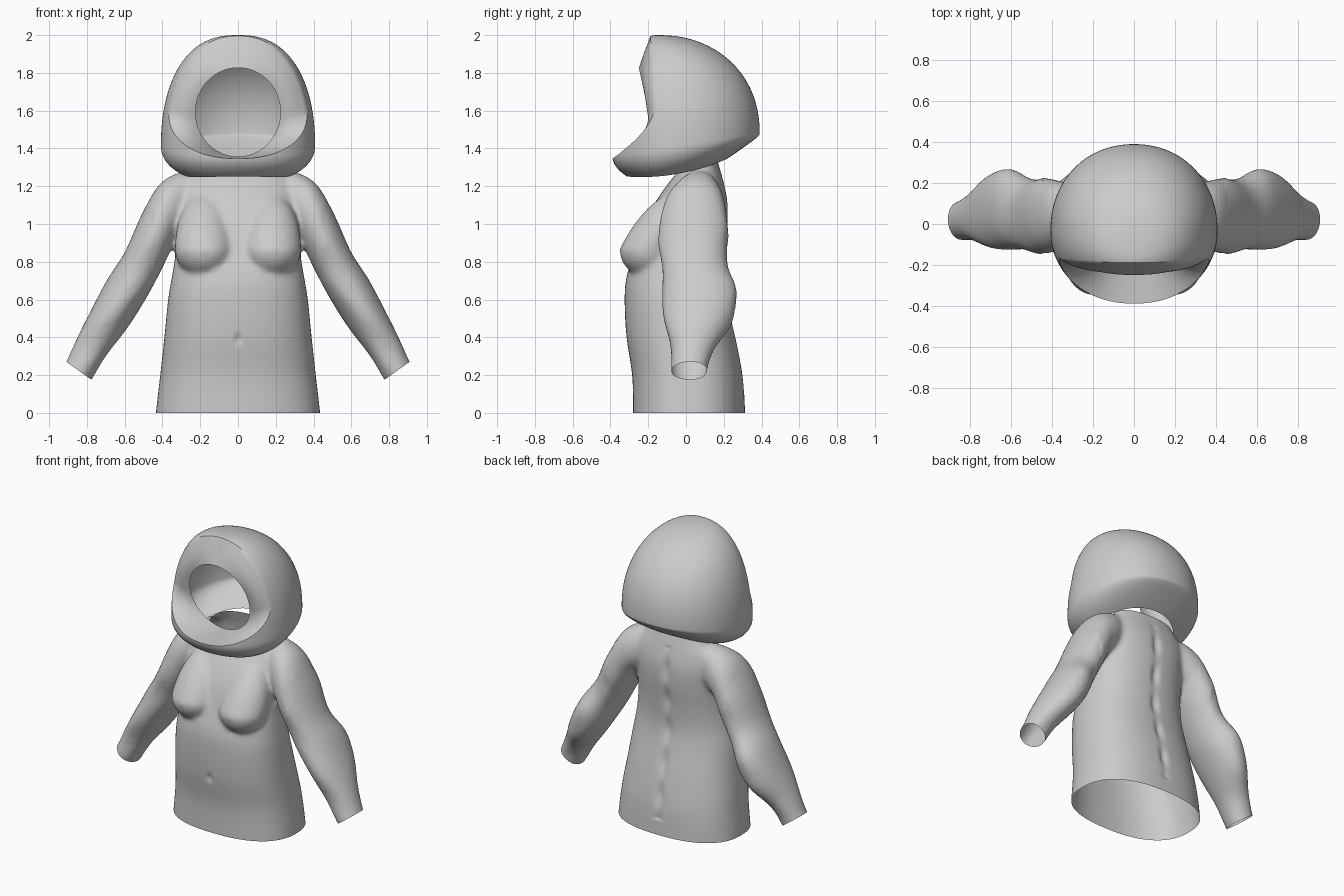
import bpy, bmesh, math
from mathutils import Vector

cube = bpy.data.objects.get("Cube")
if cube:
    bpy.data.objects.remove(cube, do_unlink=True)

grey = bpy.data.materials.new("plain_grey")
grey.use_nodes = True
tone = (0.6, 0.6, 0.6, 1)
grey.diffuse_color = tone
grey.node_tree.nodes["Principled BSDF"].inputs["Base Color"].default_value = tone


def power(v, n):
    """Signed superellipse term."""
    return math.copysign(abs(v) ** (2 / n), v)


def flow(rows, steps=5):
    """Smooth spline through rows of section sizes."""
    result = []
    for i in range(len(rows) - 1):
        quad = [rows[max(i - 1, 0)], rows[i], rows[i + 1], rows[min(i + 2, len(rows) - 1)]]
        for k in range(steps):
            t = k / steps
            result.append([b + 0.5 * t * (c - a + t * (2 * a - 5 * b + 4 * c - d
                           + t * (3 * (b - c) + d - a))) for a, b, c, d in zip(*quad)])
    return result + [rows[-1]]


def loft(bm, rings, cap_end=True):
    loops = [[bm.verts.new(p) for p in ring] for ring in rings]
    for a, b in zip(loops, loops[1:]):
        for i in range(len(a)):
            j = (i + 1) % len(a)
            bm.faces.new((a[i], a[j], b[j], b[i]))
    bm.faces.new(loops[0][::-1])
    if cap_end:
        bm.faces.new(loops[-1])


def oval(center, u, v, n, count=64):
    """Superellipse ring spanned by half axes u and v."""
    ring = []
    for i in range(count):
        t = math.tau * i / count
        ring.append(center + u * power(math.cos(t), n) + v * power(math.sin(t), n))
    return ring


def make_object(name, bm):
    mesh = bpy.data.meshes.new(name)
    bm.to_mesh(mesh)
    bm.free()
    obj = bpy.data.objects.new(name, mesh)
    bpy.context.collection.objects.link(obj)
    return obj


def finish(obj, angle):
    obj.data.materials.clear()
    obj.data.materials.append(grey)
    bpy.ops.object.select_all(action="DESELECT")
    obj.select_set(True)
    bpy.context.view_layer.objects.active = obj
    bpy.ops.object.shade_smooth_by_angle(angle=math.radians(angle))


def cut(bm, point, normal):
    bmesh.ops.bisect_plane(bm, geom=bm.verts[:] + bm.edges[:] + bm.faces[:],
                           plane_co=point, plane_no=normal, clear_outer=True)


# Torso block: height, half width, front y, back y
torso = [(-0.1, 0.44, -0.28, 0.315), (0, 0.435, -0.28, 0.313), (0.2, 0.412, -0.285, 0.3),
         (0.4, 0.39, -0.315, 0.262), (0.6, 0.37, -0.325, 0.215), (0.72, 0.35, -0.315, 0.2),
         (0.85, 0.33, -0.275, 0.205), (1.0, 0.32, -0.225, 0.22), (1.12, 0.32, -0.16, 0.22),
         (1.22, 0.3, -0.09, 0.2), (1.29, 0.24, -0.04, 0.18), (1.42, 0.18, -0.02, 0.14)]
bm = bmesh.new()
loft(bm, [oval(Vector((0, (f + b) / 2, z)), Vector((w, 0, 0)), Vector((0, (b - f) / 2, 0)), 2.4)
          for z, w, f, b in flow(torso)])

# Sleeves: outer x z, inner x z, front y, back y
sleeve = [(0.22, 1.285, 0.2, 1.04, -0.02, 0.16), (0.32, 1.27, 0.25, 1.0, -0.07, 0.19),
          (0.42, 1.205, 0.31, 0.95, -0.12, 0.21), (0.51, 1.05, 0.365, 0.84, -0.145, 0.225),
          (0.6, 0.85, 0.44, 0.69, -0.13, 0.22), (0.69, 0.71, 0.52, 0.55, -0.125, 0.27),
          (0.78, 0.54, 0.6, 0.43, -0.115, 0.245), (0.855, 0.39, 0.7, 0.3, -0.085, 0.15),
          (0.91, 0.27, 0.775, 0.175, -0.075, 0.115), (0.96, 0.19, 0.83, 0.095, -0.075, 0.115)]
for side in (1, -1):
    rings = []
    for ox, oz, ix, iz, f, b in flow(sleeve):
        outer, inner = Vector((side * ox, 0, oz)), Vector((side * ix, 0, iz))
        center = (outer + inner) / 2 + Vector((0, (f + b) / 2, 0))
        rings.append(oval(center, (outer - inner) / 2, Vector((0, (b - f) / 2, 0)), 2.1))
    loft(bm, rings)
    # Bust, stretched upward and back into the chest
    ball = bmesh.ops.create_uvsphere(bm, u_segments=32, v_segments=20, radius=1)["verts"]
    for v in ball:
        x, y, z = v.co
        v.co = (side * (0.18 + 0.155 * x), -0.2 + 0.152 * y + 0.14 * max(z, 0),
                0.865 + z * (0.3 if z > 0 else 0.148))
bmesh.ops.recalc_face_normals(bm, faces=bm.faces)
block = make_object("garment_block", bm)

# Fuse the block into one skin
remesh = block.modifiers.new("fuse", "REMESH")
remesh.mode = "VOXEL"
remesh.voxel_size = 0.014
relax = block.modifiers.new("relax", "SMOOTH")
relax.factor = 0.5
relax.iterations = 10
bpy.context.view_layer.update()
fused = block.evaluated_get(bpy.context.evaluated_depsgraph_get())
bm = bmesh.new()
bm.from_mesh(fused.to_mesh())
fused.to_mesh_clear()
bpy.data.objects.remove(block, do_unlink=True)

# Spine groove, navel and soft cloth folds
for v in bm.verts:
    x, y, z = v.co
    if y > 0.1 and 0.1 < z < 1.25:
        v.co.y -= 0.018 * math.exp(-(x / 0.025) ** 2) * (0.6 + 0.4 * math.sin(z * 30))
    if y < -0.2:
        v.co.y += 0.02 * math.exp(-(x / 0.012) ** 2 - ((z - 0.39) / 0.025) ** 2)
    if abs(x) > 0.45:
        v.co.y += 0.004 * math.sin(z * 26 + abs(x) * 14)

# Open the hem, neck and cuffs
cut(bm, (0, 0, 0), (0, 0, -1))
cut(bm, (0, 0, 1.28), (0, -0.26, 0.96))
for side in (1, -1):
    cut(bm, (side * 0.845, 0, 0.225), (side * 0.58, 0, -0.81))
garment = make_object("garment", bm)
finish(garment, 60)

# Helmet shell: dome with a rounded lower edge, open underneath
rings = []
for k in range(59):
    a = math.radians(89 - k * 2.4)
    r, h = power(math.cos(a), 2.25), power(math.sin(a), 2.15)
    wide = power(math.cos(a), 2.5)
    ring = []
    for i in range(128):
        t = math.tau * i / 128
        c, s = power(math.cos(t), 2.1), power(math.sin(t), 2.1)
        y = -0.15 + 0.12 * r + r * s * (0.42 if s > 0 else 0.36)
        brim = 1.42 + 0.15 * y
        if h > 0:
            z = brim + h * (2 - brim)
        else:
            z = brim - h * (1.21 + 0.6 * (y + 0.2) ** 2 - brim)
        ring.append(Vector((0.408 * wide * c, y, z)))
    rings.append(ring)
bm = bmesh.new()
loft(bm, rings, cap_end=False)


def rim_y(z):
    """Side profile of the face cut."""
    if z > 1.6:
        return -0.17 - 0.045 * (z - 1.6)
    return -0.17 - 0.22 * ((1.6 - z) / 0.255) ** 1.6


# Cut the face side along the rim profile by shearing it flat first
for v in bm.verts:
    v.co.y -= rim_y(v.co.z)
cut(bm, (0, 0, 0), (0, -1, 0))
for v in bm.verts:
    v.co.y += rim_y(v.co.z)

# Face frame: draw the rim inward to a tilted oval opening
rim = [e for e in bm.edges if e.is_boundary
       and all(abs(v.co.y - rim_y(v.co.z)) < 0.0005 for v in e.verts)]
start = {}
for v in {v for e in rim for v in e.verts}:
    start[v] = v.co.copy()
steps = 8
for k in range(1, steps + 1):
    out = bmesh.ops.extrude_edge_only(bm, edges=rim)["geom"]
    rim = [g for g in out if isinstance(g, bmesh.types.BMEdge)]
    fresh = [g for g in out if isinstance(g, bmesh.types.BMVert)]
    moved = {}
    for v in fresh:
        base = min(start, key=lambda o: (o.co - v.co).length_squared)
        p = start[base]
        t = math.atan2((p.z - 1.65) / 0.32, p.x / 0.385)
        z = 1.592 + 0.235 * math.sin(t)
        goal = Vector((0.225 * math.cos(t), -0.25 + 0.214 * (1.83 - z), z))
        f = k / steps
        v.co = p.lerp(goal, f)
        # Slight swelling at the sides of the frame
        v.co.y -= 0.02 * math.sin(math.pi * f) * abs(math.cos(t))
        moved[v] = p
    start = moved
bmesh.ops.recalc_face_normals(bm, faces=bm.faces)
helmet = make_object("helmet", bm)
finish(helmet, 40)
